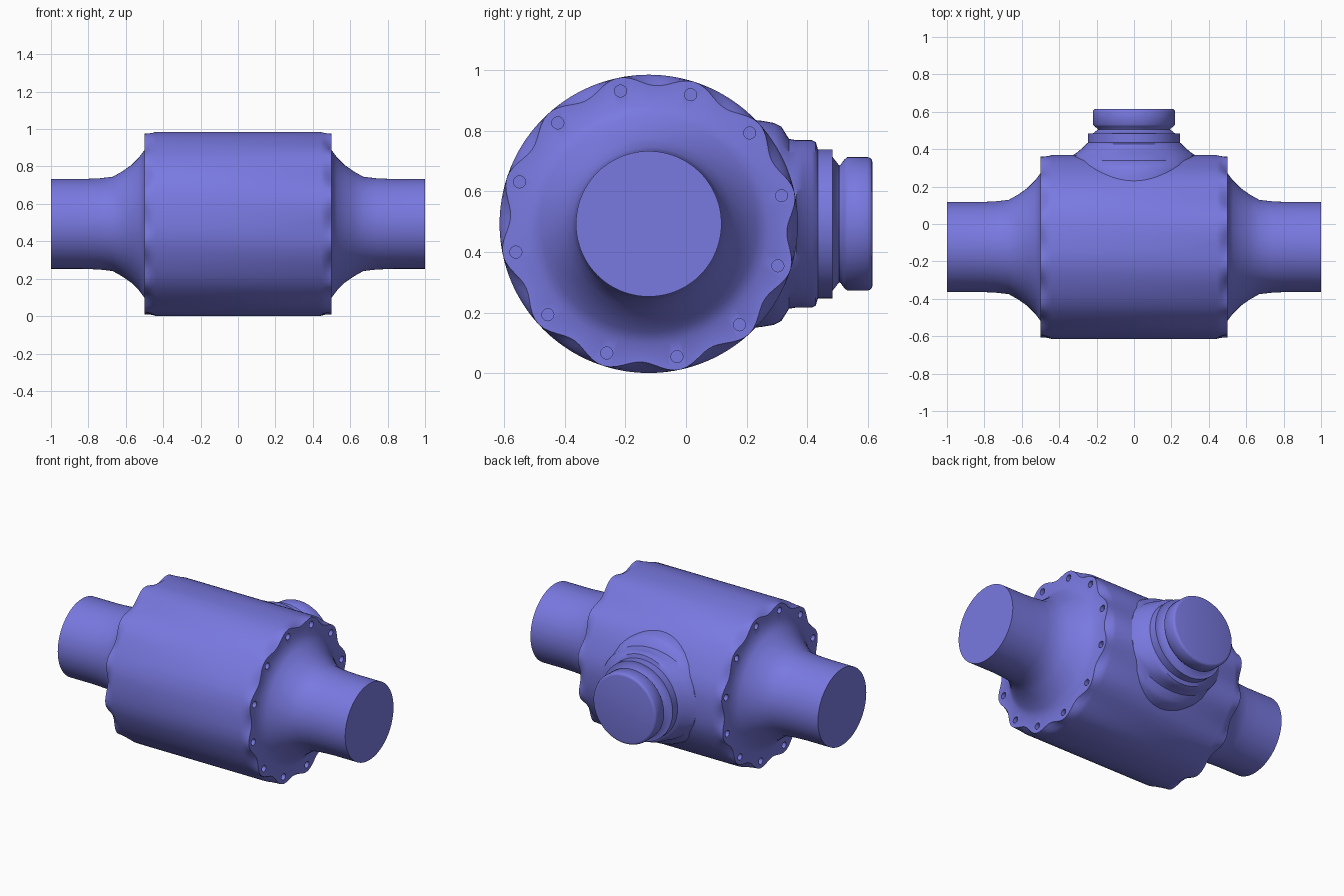
import bpy, bmesh, math
from math import sin, cos, pi, radians

if "Cube" in bpy.data.objects:
    bpy.data.objects.remove(bpy.data.objects["Cube"])

CY, CZ, R = -0.123, 0.493, 0.492      # body axis and radius
BOLTS, FIRST = 12, radians(12)        # bolt count and first bolt angle

mat = bpy.data.materials.new("periwinkle blue")
mat.diffuse_color = (0.19, 0.19, 0.75, 1)
mat.use_nodes = True
mat.node_tree.nodes["Principled BSDF"].inputs["Base Color"].default_value = mat.diffuse_color


def loft(name, rings):
    """Skin a list of closed point rings and cap both ends."""
    bm = bmesh.new()
    loops = [[bm.verts.new(p) for p in ring] for ring in rings]
    n = len(loops[0])
    for a, b in zip(loops, loops[1:]):
        for i in range(n):
            j = (i + 1) % n
            bm.faces.new((a[i], a[j], b[j], b[i]))
    bm.faces.new(loops[0])
    bm.faces.new(loops[-1])
    bmesh.ops.recalc_face_normals(bm, faces=bm.faces)
    me = bpy.data.meshes.new(name)
    bm.to_mesh(me)
    bm.free()
    me.materials.append(mat)
    ob = bpy.data.objects.new(name, me)
    bpy.context.collection.objects.link(ob)
    return ob


def smooth(ob, angle):
    bpy.ops.object.select_all(action='DESELECT')
    ob.select_set(True)
    bpy.context.view_layer.objects.active = ob
    bpy.ops.object.shade_smooth_by_angle(angle=radians(angle))


def body_ring(x, r, dip=0.0, n=144):
    """Ring around the body axis, scalloped between the bolts by dip."""
    pts = []
    for i in range(n):
        t = 2 * pi * i / n
        wave = 0.5 - 0.5 * cos(BOLTS * (t - FIRST))
        rr = r - dip * wave
        pts.append((x, CY + rr * cos(t), CZ + rr * sin(t)))
    return pts


# Body: drum with scalloped ends flaring into two round necks
half = [(1.0, 0.24, 0), (0.83, 0.24, 0), (0.74, 0.244, 0), (0.67, 0.252, 0),
        (0.62, 0.28, 0), (0.57, 0.315, 0), (0.53, 0.355, 0), (0.5, 0.395, 0),
        (0.5, R, 0.036), (0.485, R, 0.026), (0.465, R, 0.01), (0.44, R, 0)]
sections = [(-x, r, d) for x, r, d in half] + half[::-1]
body = loft("body", [body_ring(*s) for s in sections])

# Bolt holes: shallow round recesses on both end faces
bm = bmesh.new()
for side in (-1, 1):
    for k in range(BOLTS):
        t = FIRST + 2 * pi * k / BOLTS
        y, z = CY + 0.448 * cos(t), CZ + 0.448 * sin(t)
        ends = []
        for x in (0.475, 0.52):
            ends.append([bm.verts.new((side * x, y + 0.02 * cos(2 * pi * i / 16),
                                       z + 0.02 * sin(2 * pi * i / 16))) for i in range(16)])
        for i in range(16):
            j = (i + 1) % 16
            bm.faces.new((ends[0][i], ends[0][j], ends[1][j], ends[1][i]))
        bm.faces.new(ends[0])
        bm.faces.new(ends[1])
bmesh.ops.recalc_face_normals(bm, faces=bm.faces)
me = bpy.data.meshes.new("bolt_hole_cutter")
bm.to_mesh(me)
bm.free()
me.materials.append(mat)
cutter = bpy.data.objects.new("bolt_hole_cutter", me)
bpy.context.collection.objects.link(cutter)
cutter.hide_render = True
mod = body.modifiers.new("bolt holes", 'BOOLEAN')
mod.operation, mod.solver, mod.object = 'DIFFERENCE', 'EXACT', cutter
bpy.ops.object.select_all(action='DESELECT')
body.select_set(True)
bpy.context.view_layer.objects.active = body
bpy.ops.object.modifier_apply(modifier=mod.name)
bpy.data.objects.remove(cutter)
smooth(body, 46)


def outlet_ring(y, rx, rz, n=72):
    return [(rx * cos(2 * pi * i / n), y, CZ + rz * sin(2 * pi * i / n)) for i in range(n)]


# Side outlet: saddle blending into the drum, then a stepped collar
saddle = [(0.15, 0.35, 0.35), (0.25, 0.345, 0.34), (0.29, 0.34, 0.333), (0.315, 0.338, 0.32),
          (0.34, 0.335, 0.28), (0.365, 0.33, 0.276), (0.385, 0.3, 0.276), (0.415, 0.268, 0.276),
          (0.428, 0.255, 0.27), (0.435, 0.246, 0.246), (0.484, 0.246, 0.246), (0.484, 0.22, 0.22),
          (0.505, 0.193, 0.193), (0.52, 0.193, 0.193)]
smooth(loft("outlet_collar", [outlet_ring(*s) for s in saddle]), 40)

# Outlet cap: rounded disc on a narrow waist
cap = [(0.5, 0.19), (0.51, 0.195), (0.522, 0.212), (0.532, 0.22), (0.6, 0.22),
       (0.608, 0.217), (0.613, 0.212), (0.615, 0.204)]
smooth(loft("outlet_cap", [outlet_ring(y, r, r) for y, r in cap]), 40)
